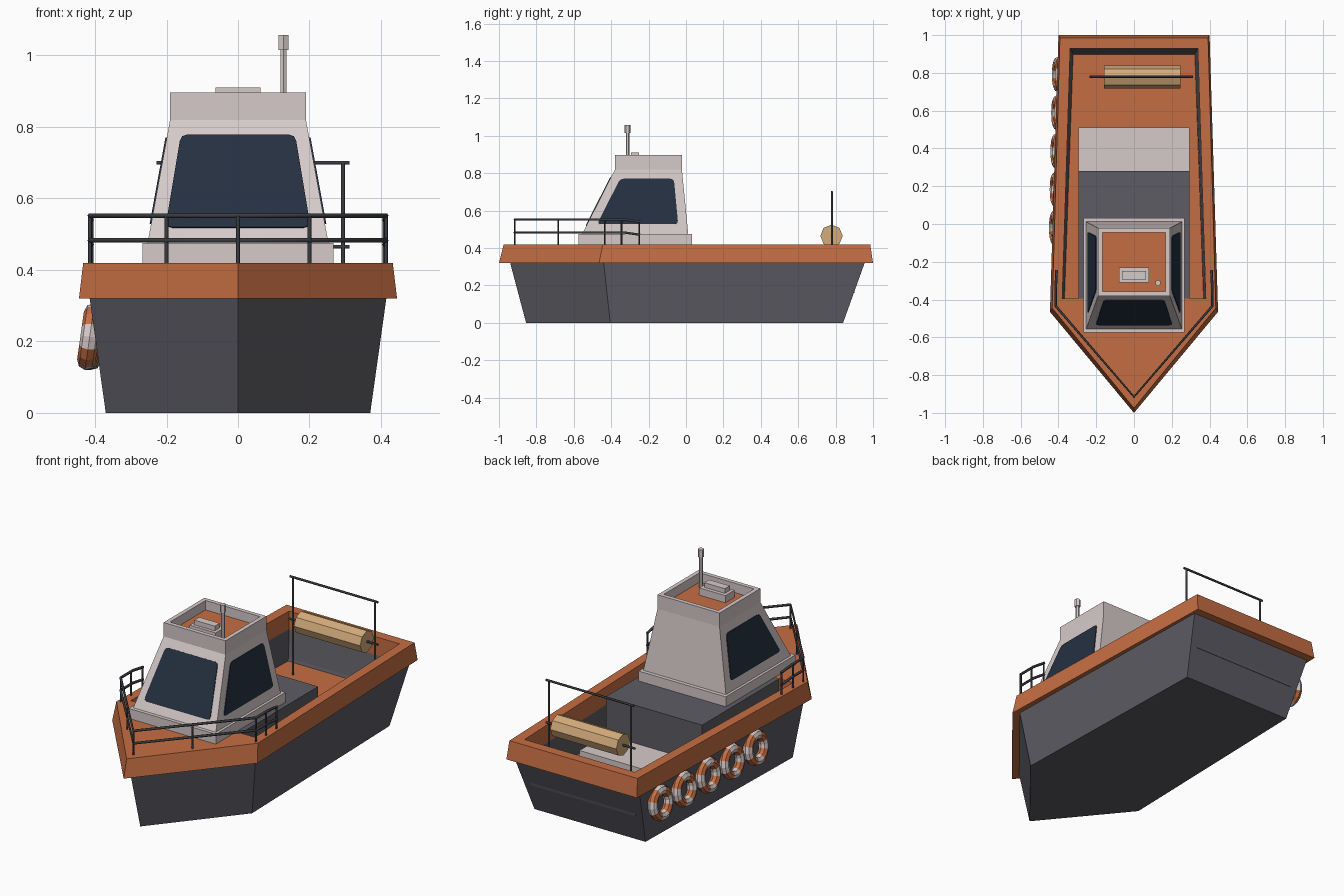
import bpy, bmesh, math
from mathutils import Vector, Matrix

if "Cube" in bpy.data.objects:
    bpy.data.objects.remove(bpy.data.objects["Cube"])


def mat(name, r, g, b):
    m = bpy.data.materials.new(name)
    m.diffuse_color = (r, g, b, 1)
    m.use_nodes = True
    m.node_tree.nodes["Principled BSDF"].inputs["Base Color"].default_value = m.diffuse_color
    return m


ORANGE = mat("orange paint", .56, .155, .055)
GREY = mat("hull grey", .107, .107, .127)
WHITE = mat("cabin off white", .68, .59, .59)
GLASS = mat("dark glass", .018, .030, .052)
METAL = mat("rail metal", .045, .047, .055)
TAN = mat("roller tan", .66, .41, .20)


def finish(name, bm, mats):
    bmesh.ops.recalc_face_normals(bm, faces=bm.faces)
    me = bpy.data.meshes.new(name)
    bm.to_mesh(me)
    bm.free()
    for m in mats:
        me.materials.append(m)
    ob = bpy.data.objects.new(name, me)
    bpy.context.collection.objects.link(ob)
    return ob


def bridge(bm, a, b, mi=0):
    for i in range(len(a)):
        j = (i + 1) % len(a)
        bm.faces.new((a[i], a[j], b[j], b[i])).material_index = mi


def ring(bm, pts, z):
    return [bm.verts.new((x, y, z)) for x, y in pts]


def rect(x, y0, y1):
    return [(-x, y0), (x, y0), (x, y1), (-x, y1)]


def box(name, x0, x1, y0, y1, z0, z1, m):
    bm = bmesh.new()
    a, b = (ring(bm, [(x0, y0), (x1, y0), (x1, y1), (x0, y1)], z) for z in (z0, z1))
    bridge(bm, a, b)
    bm.faces.new(a)
    bm.faces.new(b)
    return finish(name, bm, [m])


def cylinder(name, p, q, r, n, m, turn=0):
    p, q = Vector(p), Vector(q)
    bm = bmesh.new()
    M = Matrix.Translation((p + q) / 2) @ (q - p).to_track_quat('Z', 'Y').to_matrix().to_4x4() @ Matrix.Rotation(turn, 4, 'Z')
    bmesh.ops.create_cone(bm, cap_ends=True, segments=n, radius1=r, radius2=r, depth=(q - p).length, matrix=M)
    return finish(name, bm, [m])


def tubes(name, paths, r, m):
    cu = bpy.data.curves.new(name, 'CURVE')
    cu.dimensions = '3D'
    cu.bevel_depth = r
    cu.bevel_resolution = 1
    cu.use_fill_caps = True
    for path in paths:
        s = cu.splines.new('POLY')
        s.points.add(len(path) - 1)
        for pt, co in zip(s.points, path):
            pt.co = (*co, 1)
    cu.materials.append(m)
    ob = bpy.data.objects.new(name, cu)
    bpy.context.collection.objects.link(ob)


# Hull, gunwale, foredeck and sunken well as one closed body
def outline(bow, kx, ky, sx, sy):
    return [(0, bow), (kx, ky), (sx, sy), (-sx, sy), (-kx, ky)]


def well(fx, sx, sy):
    return [(fx, -.395), (sx, sy), (-sx, sy), (-fx, -.395)]


bm = bmesh.new()
keel = ring(bm, outline(-.855, .37, -.405, .34, .84), 0)
hull_top = ring(bm, outline(-.94, .415, -.44, .385, .955), .32)
rim_low = ring(bm, outline(-1, .445, -.465, .40, 1), .32)
rim_top = ring(bm, outline(-.975, .433, -.445, .392, .985), .42)
w_top = ring(bm, well(.38, .338, .93), .42)
w_mid = ring(bm, well(.38, .338, .93), .32)
w_low = ring(bm, well(.368, .322, .9), .16)
bm.faces.new(keel).material_index = 1
bridge(bm, keel, hull_top, 1)
bridge(bm, hull_top, rim_low)
bridge(bm, rim_low, rim_top)
for i in range(3):
    bm.faces.new((rim_top[i + 1], rim_top[i + 2], w_top[i + 1], w_top[i]))
bm.faces.new((rim_top[0], rim_top[1], w_top[0], w_top[3], rim_top[4]))
bridge(bm, w_top, w_mid)
bridge(bm, w_mid, w_low, 1)
bm.faces.new(w_low)
finish("hull", bm, [ORANGE, GREY])

# Boxes in the well and the cabin plinth
box("engine_cover", -.295, .295, -.394, .28, .16, .42, GREY)
box("well_step", -.295, .295, .28, .51, .16, .21, WHITE)
box("cabin_plinth", -.267, .267, -.575, .033, .42, .475, WHITE)

# Cabin with a recessed roof
bm = bmesh.new()
loops = [ring(bm, rect(*r), z) for r, z in [
    ((.253, -.555, .012), .475), ((.19, -.38, -.022), .82), ((.19, -.38, -.022), .897),
    ((.167, -.357, -.045), .897), ((.167, -.357, -.045), .845)]]
for a, b in zip(loops, loops[1:]):
    bridge(bm, a, b)
bm.faces.new(loops[0])
bm.faces.new(loops[-1]).material_index = 1
finish("cabin", bm, [WHITE, ORANGE])


# Windows: thin plates with rounded corners lying on the sloped cabin walls
def window(name, corners, to_wall, normal):
    pts = []
    c = [Vector(p) for p in corners]
    for i, p in enumerate(c):
        a = p + (c[i - 1] - p).normalized() * .018
        b = p + (c[(i + 1) % 4] - p).normalized() * .018
        pts += [a, (a + 2 * p + b) / 4, b]
    bm = bmesh.new()
    n = Vector(normal).normalized()
    a, b = ([bm.verts.new(Vector(to_wall(*p)) + n * d) for p in pts] for d in (-.003, .004))
    bridge(bm, a, b)
    bm.faces.new(a)
    bm.faces.new(b)
    finish(name, bm, [GLASS])


def t(z):
    return (z - .475) / .345


window("front_window", [(-.203, .518), (.203, .518), (.16, .777), (-.16, .777)],
       lambda x, z: (x, -.555 + .175 * t(z), z), (0, -.345, .175))
for side, label in ((1, "right"), (-1, "left")):
    window(label + "_window", [(-.475, .528), (-.042, .528), (-.065, .77), (-.352, .77)],
           lambda y, z: (side * (.253 - .063 * t(z)), y, z), (side * .345, 0, .063))

# Roof hatch and mast
box("roof_hatch_base", -.08, .08, -.31, -.23, .845, .885, WHITE)
box("roof_hatch_top", -.063, .063, -.293, -.25, .885, .911, WHITE)
cylinder("mast", (.127, -.312, .845), (.127, -.312, 1.02), .01, 6, WHITE)
cylinder("mast_lamp", (.127, -.312, 1.015), (.127, -.312, 1.057), .016, 6, WHITE)

# Bow railing: two rails and their posts
half = [(.41, -.245, -.012), (.414, -.33, 0), (.414, -.435, 0), (0, -.915, 0)]
full = half + [(-x, y, z) for x, y, z in half[-2::-1]]
tubes("bow_rails", [[(x, y, h + z) for x, y, z in full] for h in (.552, .483)], .007, METAL)
posts = [(0, -.915, .552)]
for s in (1, -1):
    posts += [(s * .2, -.684, .552), (s * .414, -.435, .552), (s * .414, -.345, .55), (s * .41, -.25, .54)]
tubes("bow_rail_posts", [[(x, y, .415), (x, y, z)] for x, y, z in posts], .005, METAL)

# Stern frame and net roller
tubes("stern_frame", [[(-.228, .78, .70), (.312, .78, .70)],
                      [(-.21, .78, .16), (-.21, .78, .70)],
                      [(.294, .78, .16), (.294, .78, .70)],
                      [(-.235, .78, .465), (.312, .78, .465)]], .006, METAL)
cylinder("net_roller", (-.16, .778, .465), (.245, .778, .465), .06, 8, TAN)


# Life rings along the left side, with four orange bands each
def life_ring(name, y, nu=16, nv=8, R=.068, r=.026):
    bm = bmesh.new()
    x = -(.402 - .025 * (y + .44) / 1.3 + .021)
    M = Matrix.Translation((x, y, .213)) @ Matrix.Rotation(math.radians(8), 4, 'Y')
    loops = []
    for i in range(nu):
        a = 2 * math.pi * i / nu
        loops.append([bm.verts.new(M @ Vector((
            r * math.sin(b), (R + r * math.cos(b)) * math.cos(a), (R + r * math.cos(b)) * math.sin(a))))
            for b in [2 * math.pi * j / nv for j in range(nv)]])
    for i in range(nu):
        bridge(bm, loops[i], loops[(i + 1) % nu], 1 if i % 4 in (1, 2) else 0)
    finish(name, bm, [WHITE, ORANGE])


for k in range(5):
    life_ring("life_ring_%d" % (k + 1), -.02 + .203 * k)
